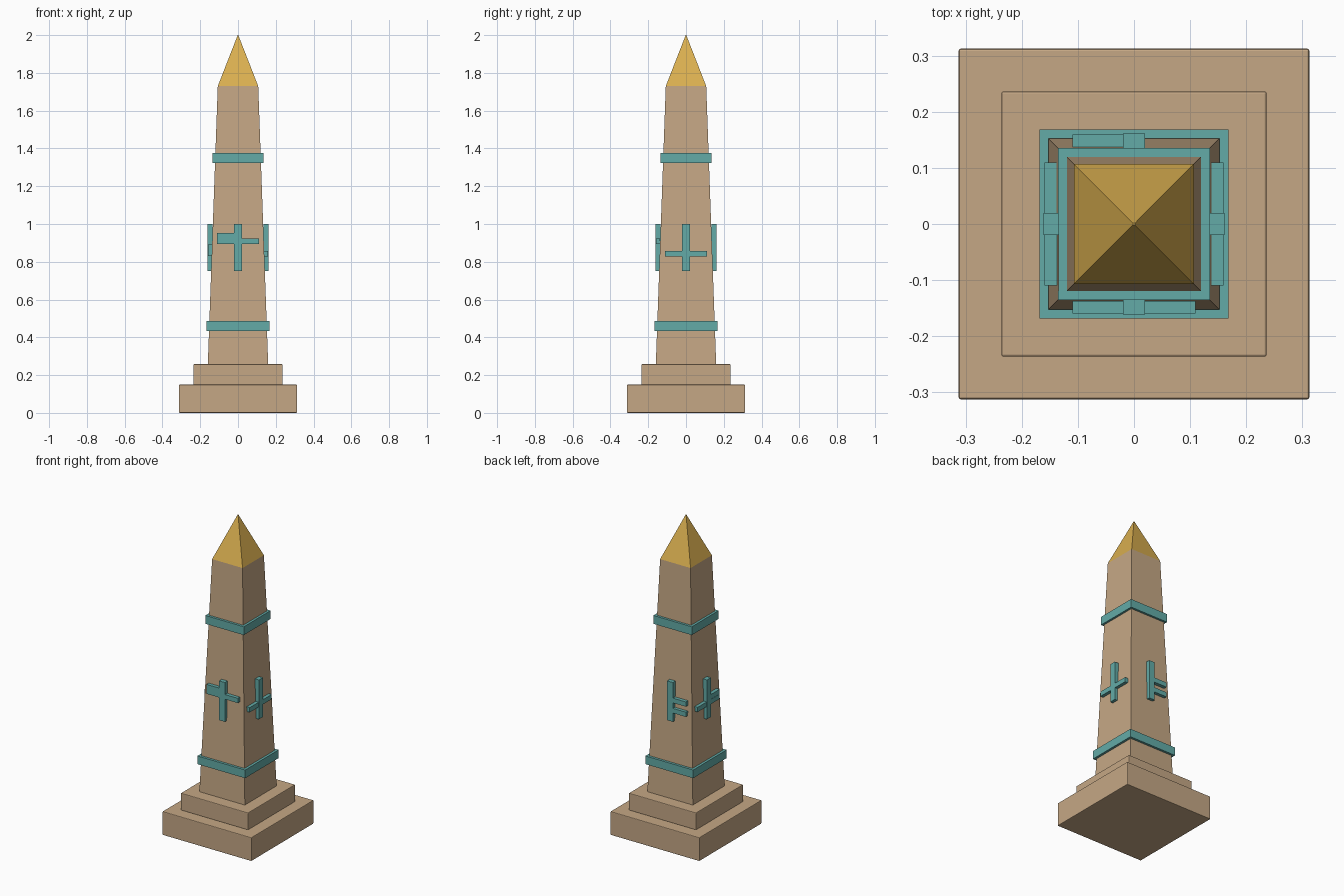
import bpy, bmesh, math
from mathutils import Matrix

if "Cube" in bpy.data.objects:
    bpy.data.objects.remove(bpy.data.objects["Cube"])


def material(name, rgb):
    m = bpy.data.materials.new(name)
    m.diffuse_color = (*rgb, 1)
    m.use_nodes = True
    m.node_tree.nodes["Principled BSDF"].inputs["Base Color"].default_value = m.diffuse_color
    return m


STONE = material("sandstone", (0.56, 0.39, 0.235))
GOLD = material("gold", (0.70, 0.43, 0.08))
TEAL = material("teal", (0.125, 0.41, 0.39))


def finish(name, bm, mat, bevel=0):
    me = bpy.data.meshes.new(name)
    bm.to_mesh(me)
    bm.free()
    me.materials.append(mat)
    ob = bpy.data.objects.new(name, me)
    bpy.context.collection.objects.link(ob)
    if bevel:
        mod = ob.modifiers.new("bevel", 'BEVEL')
        mod.width = bevel
        mod.segments = 2
    return ob


def add_box(bm, lo, hi, rot=0):
    size = [b - a for a, b in zip(lo, hi)]
    mid = [(a + b) / 2 for a, b in zip(lo, hi)]
    mat = (Matrix.Rotation(rot, 4, 'Z') @ Matrix.Translation(mid)
           @ Matrix.Diagonal((*size, 1)))
    bmesh.ops.create_cube(bm, size=1, matrix=mat)


def frustum(name, r1, r2, z1, z2, mat, bevel=0):
    # square section, half widths r1 to r2
    bm = bmesh.new()
    k = math.sqrt(2)
    bmesh.ops.create_cone(
        bm, cap_ends=True, segments=4, radius1=r1 * k, radius2=r2 * k,
        depth=z2 - z1, matrix=Matrix.Translation((0, 0, (z1 + z2) / 2))
        @ Matrix.Rotation(math.pi / 4, 4, 'Z'))
    return finish(name, bm, mat, bevel)


# stepped base, tapering shaft and gold cap
frustum("lower_step", 0.3125, 0.3125, 0, 0.15, STONE, 0.004)
frustum("upper_step", 0.2365, 0.2365, 0.148, 0.258, STONE, 0.004)
frustum("shaft", 0.160, 0.107, 0.25, 1.73, STONE)
frustum("gold_cap", 0.107, 0.0015, 1.73, 2.0, GOLD)

# bands: four mitred-by-overlap bars around the shaft
for name, r, z1, z2 in (("lower_band", 0.168, 0.434, 0.486),
                        ("upper_band", 0.135, 1.322, 1.375)):
    bm = bmesh.new()
    t = 0.016
    for i in range(4):
        add_box(bm, (-r, -r, z1), (r - t, -r + t, z2), i * math.pi / 2)
    finish(name, bm, TEAL)

# glyph on each face: strokes as (left, right, height), seen from outside
glyphs = {
    "front": (0, [(-0.11, 0.11, 0.908), (-0.11, 0.02, 0.938)]),
    "right": (1, [(-0.11, 0.11, 0.843)]),
    "back": (2, [(-0.02, 0.11, 0.885), (-0.02, 0.11, 0.82)]),
    "left": (3, [(-0.11, 0.11, 0.845), (-0.02, 0.11, 0.876)]),
}
for face, (turn, strokes) in glyphs.items():
    bm = bmesh.new()
    a = turn * math.pi / 2
    add_box(bm, (-0.02, -0.161, 0.75), (0.02, -0.134, 1.0), a)
    for x1, x2, z in strokes:
        add_box(bm, (x1, -0.1595, z - 0.015), (x2, -0.137, z + 0.015), a)
    finish(face + "_glyph", bm, TEAL)
